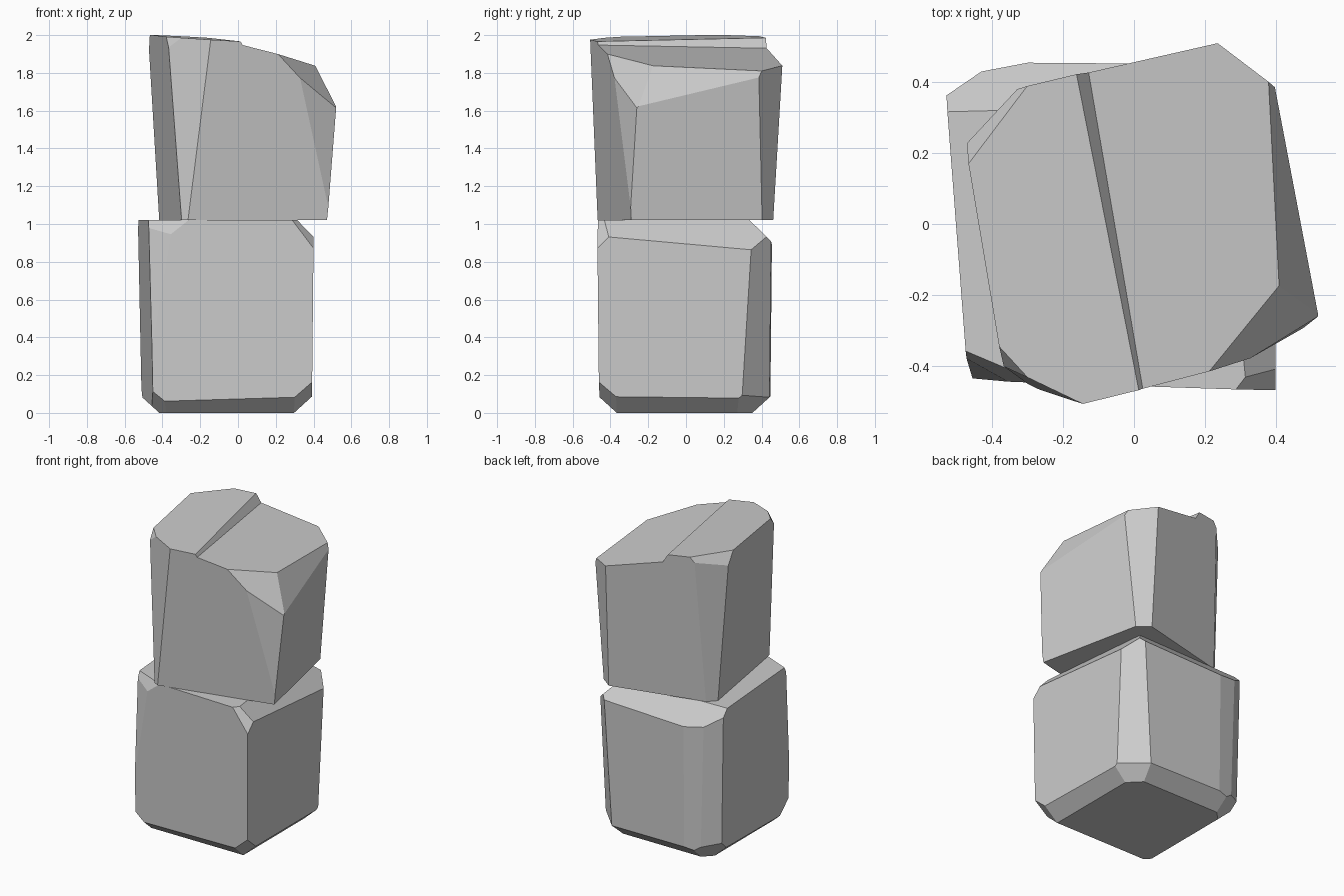
import bpy
import bmesh
from mathutils import Vector

default_cube = bpy.data.objects.get("Cube")
if default_cube:
    bpy.data.objects.remove(default_cube, do_unlink=True)

stone_grey = bpy.data.materials.new("stone_grey")
stone_grey.use_nodes = True
colour = (0.6, 0.6, 0.6, 1)
stone_grey.diffuse_color = colour
stone_grey.node_tree.nodes["Principled BSDF"].inputs["Base Color"].default_value = colour


class Stone:
    """A convex rock hewn out of a box by flat cuts around its centre."""

    def __init__(self, centre, bottom, top):
        self.mesh = bmesh.new()
        self.centre = Vector(centre)
        bmesh.ops.create_cube(self.mesh, size=2)
        for vertex in self.mesh.verts:
            vertex.co.z = top if vertex.co.z > 0 else bottom

    def slice(self, point, normal):
        point, normal = Vector(point), Vector(normal)
        if normal.dot(self.centre - point) > 0:
            normal.negate()
        geometry = self.mesh.verts[:] + self.mesh.edges[:] + self.mesh.faces[:]
        result = bmesh.ops.bisect_plane(self.mesh, geom=geometry, dist=0.0001,
                                        plane_co=point, plane_no=normal, clear_outer=True)
        rim = [item for item in result["geom_cut"]
               if isinstance(item, bmesh.types.BMEdge) and item.is_boundary]
        if rim:
            bmesh.ops.edgeloop_fill(self.mesh, edges=rim)

    def chip(self, first, second, third):
        first, second, third = Vector(first), Vector(second), Vector(third)
        self.slice(first, (second - first).cross(third - first))

    def wall(self, start, end, height, lean=0.0):
        """Upright cut through two plan points; lean pushes its top outwards."""
        start, end = Vector((*start, height)), Vector((*end, height))
        normal = (end - start).cross(Vector((0, 0, 1))).normalized()
        if normal.dot(self.centre - start) > 0:
            normal.negate()
        normal.z = -lean
        self.slice(start, normal)

    def finish(self, name):
        bmesh.ops.recalc_face_normals(self.mesh, faces=self.mesh.faces[:])
        data = bpy.data.meshes.new(name)
        self.mesh.to_mesh(data)
        self.mesh.free()
        data.materials.append(stone_grey)
        rock = bpy.data.objects.new(name, data)
        bpy.context.scene.collection.objects.link(rock)
        return rock


# Lower stone: sides
lower = Stone(centre=(0, 0, 0.5), bottom=0, top=1.02)
lower.wall(start=(-0.53, 0.37), end=(-0.475, -0.35), height=1, lean=0.02)
lower.wall(start=(-0.36, -0.445), end=(0.4, -0.47), height=1, lean=0.01)
lower.wall(start=(0.4, -0.47), end=(0.39, 0.35), height=0.9, lean=0.01)
lower.wall(start=(-0.3, 0.455), end=(0.3, 0.45), height=0.9, lean=0.01)

# Lower stone: worn upright corners
lower.wall(start=(-0.53, 0.36), end=(-0.43, 0.43), height=0.9, lean=0.02)
lower.wall(start=(-0.43, 0.43), end=(-0.3, 0.455), height=0.9, lean=0.01)
lower.wall(start=(0.39, 0.34), end=(0.28, 0.45), height=0.8, lean=0.05)
lower.chip((-0.35, -0.445, 0.98), (-0.475, -0.38, 0.95), (-0.46, -0.45, 0.12))

# Lower stone: bevel around the foot
for side, reach in ((-1, 0.51), (1, 0.39)):
    lower.slice(point=(side * reach, 0, 0.085), normal=(side, 0, -1.1))
for side, reach in ((-1, 0.46), (1, 0.445)):
    lower.slice(point=(0, side * reach, 0.085), normal=(0, side, -1.1))
for x, y in ((-0.49, -0.45), (0.39, -0.46), (0.35, 0.41), (-0.49, 0.41)):
    inner_x = x - 0.09 * (1 if x > 0 else -1)
    inner_y = y - 0.09 * (1 if y > 0 else -1)
    lower.chip((inner_x, y, 0.085), (x, y, 0.16), (x, inner_y, 0.085))

# Lower stone: broken top edges and corners
lower.chip((0.4, -0.4, 0.93), (0.385, 0.28, 0.875), (0.27, 0, 1.02))
lower.chip((-0.3, 0.455, 0.89), (0.3, 0.45, 0.91), (0, 0.33, 1.02))
lower.chip((0.4, -0.41, 0.93), (0.4, -0.47, 0.87), (0.3, -0.47, 1))
lower.chip((-0.35, -0.445, 0.95), (-0.27, -0.445, 1.02), (-0.4, -0.39, 1.02))
lower.finish("lower_stone")

# Upper stone: sides
upper = Stone(centre=(0, 0, 1.5), bottom=1.02, top=2.1)
upper.slice(point=(0, 0, 1.972), normal=(0.06, -0.01, 1))
upper.wall(start=(-0.48, 0.25), end=(-0.375, -0.38), height=2, lean=0.065)
upper.wall(start=(-0.08, -0.49), end=(0.23, -0.415), height=1.95, lean=0.07)
upper.wall(start=(0.52, -0.26), end=(0.38, 0.4), height=1.62, lean=0.09)
upper.wall(start=(-0.15, 0.42), end=(0.2, 0.505), height=1.9, lean=0.06)

# Upper stone: worn upright corners
upper.wall(start=(0.24, 0.505), end=(0.38, 0.4), height=1.8, lean=0.04)
upper.wall(start=(-0.33, 0.38), end=(-0.48, 0.22), height=1.98, lean=0.02)
upper.chip((-0.16, -0.5, 1.97), (-0.37, -0.4, 1.95), (-0.28, -0.46, 1.05))
upper.chip((0.31, -0.39, 1.78), (0.42, -0.33, 1.05), (0.52, -0.26, 1.62))

# Upper stone: broken top edge and corners
upper.chip((0.41, -0.2, 1.84), (0.37, 0.4, 1.83), (0.52, -0.25, 1.62))
upper.chip((0.23, -0.41, 1.88), (0.41, -0.17, 1.84), (0.33, -0.38, 1.77))
upper.chip((-0.36, -0.36, 2), (-0.28, -0.45, 1.99), (-0.37, -0.41, 1.92))
upper.chip((-0.32, 0.36, 2), (-0.46, 0.18, 2), (-0.41, 0.3, 1.93))
upper_stone = upper.finish("upper_stone")

# Split step across the top, taken out with a wedge
wedge = Stone(centre=(0.4, 0, 2.2), bottom=1.5, top=2.5)
wedge.slice(point=(0, -0.41, 1.95), normal=(0.24, 0.06, 1))
wedge.chip((0.01, -0.41, 1.955), (-0.155, 0.37, 1.99), (-0.1, 0.38, 1.9))
step_cutter = wedge.finish("step_cutter")
step_cutter.hide_render = True

step = upper_stone.modifiers.new("step", "BOOLEAN")
step.operation = "DIFFERENCE"
step.solver = "EXACT"
step.object = step_cutter
depsgraph = bpy.context.evaluated_depsgraph_get()
carved = bpy.data.meshes.new_from_object(upper_stone.evaluated_get(depsgraph))
upper_stone.modifiers.clear()
upper_stone.data = carved
bpy.data.objects.remove(step_cutter, do_unlink=True)
